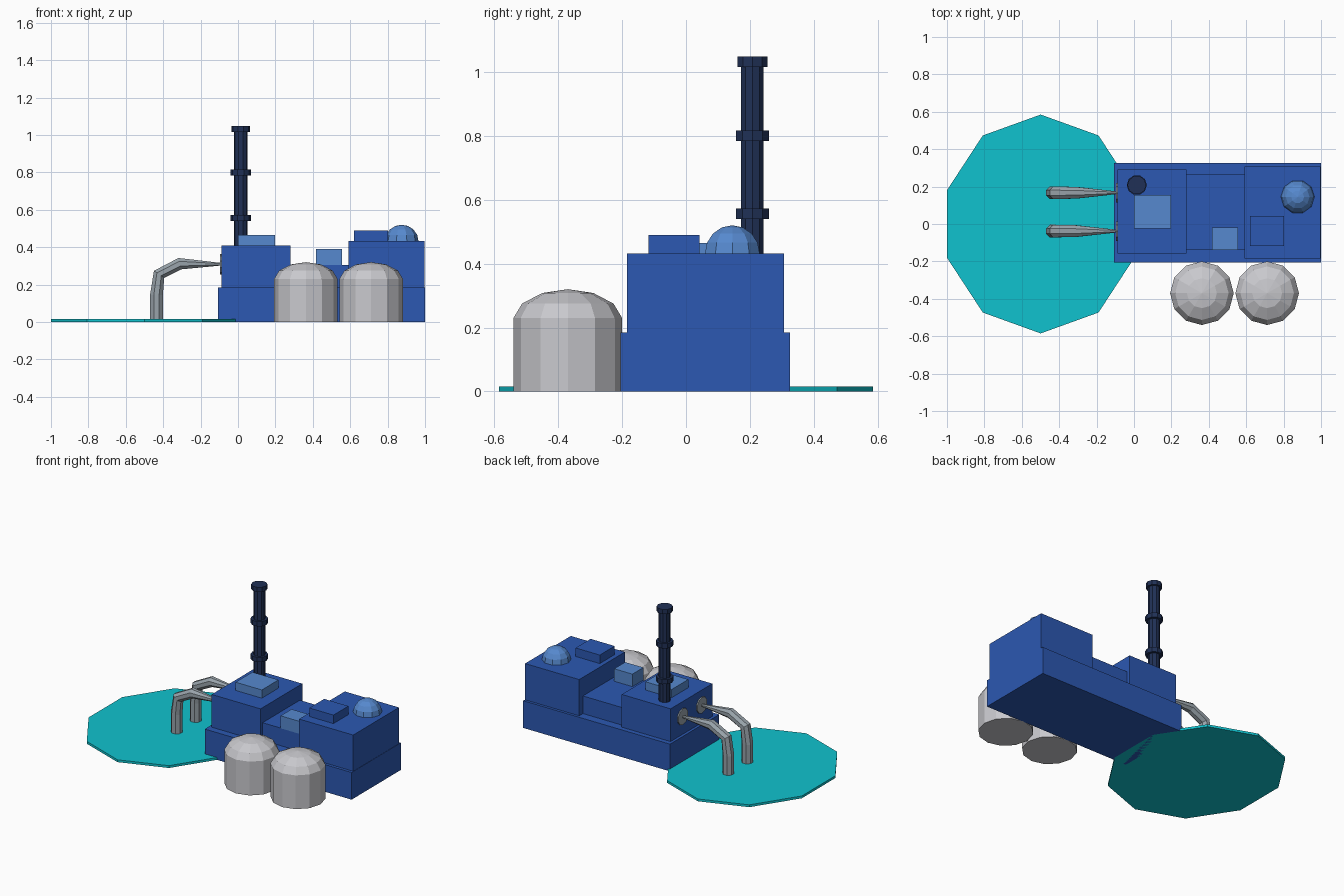
import bpy
import bmesh
from math import sin, cos, pi
from mathutils import Vector

cube = bpy.data.objects.get("Cube")
if cube:
    bpy.data.objects.remove(cube, do_unlink=True)


def material(name, color):
    mat = bpy.data.materials.new(name)
    mat.use_nodes = True
    mat.diffuse_color = (*color, 1)
    mat.node_tree.nodes["Principled BSDF"].inputs["Base Color"].default_value = (*color, 1)
    return mat


BLUE = material("factory blue", (0.025, 0.098, 0.445))
LIGHT = material("light blue", (0.093, 0.25, 0.62))
NAVY = material("dark navy", (0.0144, 0.03, 0.093))
TEAL = material("teal water", (0.005, 0.54, 0.62))
PALE = material("pale grey", (0.58, 0.58, 0.61))
STEEL = material("steel grey", (0.32, 0.37, 0.41))


def finish(name, bm, mat):
    bmesh.ops.recalc_face_normals(bm, faces=bm.faces[:])
    mesh = bpy.data.meshes.new(name)
    bm.to_mesh(mesh)
    bm.free()
    mesh.materials.append(mat)
    obj = bpy.data.objects.new(name, mesh)
    bpy.context.collection.objects.link(obj)
    return obj


def box(name, xs, ys, zs, mat):
    bm = bmesh.new()
    bmesh.ops.create_cube(bm, size=1)
    for v in bm.verts:
        v.co = [a + (b - a) * (c + 0.5) for (a, b), c in zip((xs, ys, zs), v.co)]
    return finish(name, bm, mat)


def loft(name, rings, sides, mat, phase=0.0):
    """Rings are (centre, radius, tilt); tilt turns the ring about the y axis."""
    bm = bmesh.new()
    loops = []
    for centre, radius, tilt in rings:
        u = Vector((cos(tilt), 0, -sin(tilt)))
        w = Vector((0, 1, 0))
        angles = [phase + 2 * pi * i / sides for i in range(sides)]
        loops.append([bm.verts.new(Vector(centre) + radius * (u * cos(a) + w * sin(a)))
                      for a in angles])
    for low, high in zip(loops, loops[1:]):
        for i in range(sides):
            j = (i + 1) % sides
            bm.faces.new((low[i], low[j], high[j], high[i]))
    bm.faces.new(loops[0][::-1])
    bm.faces.new(loops[-1])
    bmesh.ops.remove_doubles(bm, verts=bm.verts[:], dist=0.0001)
    return finish(name, bm, mat)


def lathe(name, x, y, profile, sides, mat, phase=0.0):
    return loft(name, [((x, y, z), r, 0) for r, z in profile], sides, mat, phase)


# Water pool
pool = lathe("water_pool", 0, 0, [(0.585, 0), (0.585, 0.016)], 10, TEAL, pi / 2)
pool.scale.x = 0.9
pool.location.x = -0.473 - 0.026

# Factory body
box("base", (-0.107, 1.0), (-0.205, 0.325), (0, 0.185), BLUE)
box("chimney_block", (-0.088, 0.28), (-0.158, 0.292), (0.185, 0.408), BLUE)
box("middle_block", (0.28, 0.59), (-0.135, 0.267), (0.185, 0.305), BLUE)
box("end_block", (0.59, 0.998), (-0.185, 0.307), (0.185, 0.432), BLUE)

# Roof details
box("end_roof_vent", (0.62, 0.802), (-0.118, 0.043), (0.432, 0.49), BLUE)
box("chimney_roof_vent", (0, 0.197), (-0.025, 0.155), (0.408, 0.464), LIGHT)
box("middle_roof_vent", (0.418, 0.555), (-0.138, -0.02), (0.305, 0.39), LIGHT)
dome = [(0.09 * cos(t * pi / 8), 0.432 + 0.088 * sin(t * pi / 8)) for t in range(4)]
lathe("roof_dome", 0.875, 0.145, dome + [(0, 0.52)], 10, LIGHT)

# Chimney with collars
lathe("chimney_shaft", 0.015, 0.208, [(0.037, 0.408), (0.037, 1.03)], 10, NAVY)
for name, radius, z in (("lower", 0.054, 0.54), ("middle", 0.054, 0.784), ("top", 0.05, 1.016)):
    lathe("chimney_collar_" + name, 0.015, 0.208,
          [(radius, z), (radius, z + 0.032)], 10, NAVY)

# Storage tanks
tank = [(0.17, 0), (0.17, 0.23), (0.143, 0.275), (0.08, 0.308), (0, 0.32)]
for side, x in (("right", 0.363), ("left", 0.712)):
    lathe("storage_tank_" + side, x, -0.37, tank, 12, PALE)

# Outflow pipes with wall flanges
for side, y in (("back", 0.167), ("front", -0.038)):
    path = [((-0.436, y, 0.01), 0.037, 0), ((-0.436, y, 0.145), 0.037, 0),
            ((-0.422, y, 0.255), 0.036, 0.6), ((-0.31, y, 0.312), 0.034, 1.3),
            ((-0.085, y, 0.309), 0.007, pi / 2)]
    loft("outflow_pipe_" + side, path, 8, STEEL, pi / 8)
    flange = [((x, y, 0.309), 0.055, pi / 2) for x in (-0.096, -0.086)]
    loft("pipe_flange_" + side, flange, 10, STEEL)
